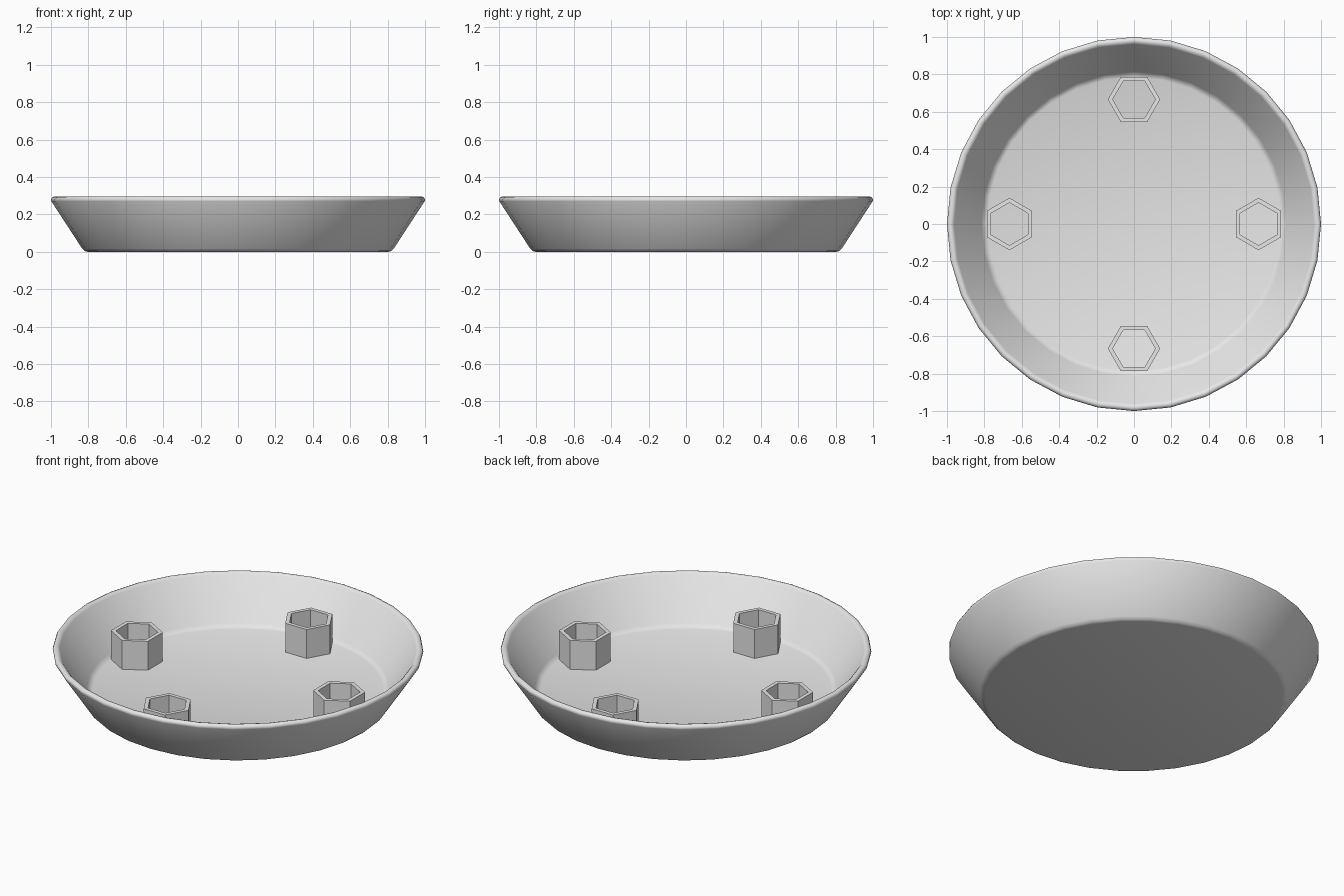
import bpy
import math

cube = bpy.data.objects.get("Cube")
if cube:
    bpy.data.objects.remove(cube, do_unlink=True)

grey = bpy.data.materials.new("light_grey")
grey.use_nodes = True
grey.diffuse_color = (0.8, 0.8, 0.8, 1)
grey.node_tree.nodes["Principled BSDF"].inputs["Base Color"].default_value = (0.8, 0.8, 0.8, 1)


def lathe(name, profile, sides, closed=False, turn=0.0, location=(0, 0, 0), angle=40):
    """Spin a (radius, z) profile; an open profile gets a flat cap at each end."""
    n = len(profile)
    verts = []
    for i in range(sides):
        a = turn + 2 * math.pi * i / sides
        verts += [(r * math.cos(a), r * math.sin(a), z) for r, z in profile]
    faces = []
    for i in range(sides):
        j = (i + 1) % sides
        for k in range(n if closed else n - 1):
            m = (k + 1) % n
            faces.append((i * n + k, j * n + k, j * n + m, i * n + m))
    if not closed:
        faces.append([i * n for i in reversed(range(sides))])
        faces.append([i * n + n - 1 for i in range(sides)])
    mesh = bpy.data.meshes.new(name)
    mesh.from_pydata(verts, [], faces)
    mesh.materials.append(grey)
    obj = bpy.data.objects.new(name, mesh)
    obj.location = location
    bpy.context.collection.objects.link(obj)
    bpy.ops.object.select_all(action="DESELECT")
    obj.select_set(True)
    bpy.context.view_layer.objects.active = obj
    bpy.ops.object.shade_smooth_by_angle(angle=math.radians(angle))
    return obj


# Round dish: rounded base edge, sloping wall, rounded rim, inner floor
lathe("dish", [
    (0.805, 0), (0.82, 0.004), (0.833, 0.017),
    (0.998, 0.27), (1.0, 0.28), (0.995, 0.29), (0.984, 0.295),
    (0.971, 0.292), (0.962, 0.283),
    (0.815, 0.06), (0.802, 0.046), (0.785, 0.04)], 32)

# Four hollow hexagonal sockets, each with a flat side towards the centre
floor, top = 0.035, 0.212
for i, side in enumerate(("left", "back", "right", "front")):
    a = i * math.pi / 2
    lathe(side + "_socket",
          [(0.14, floor), (0.14, top), (0.114, top), (0.114, floor)],
          6, closed=True, turn=a + math.pi / 6,
          location=(0.666 * math.cos(a), 0.666 * math.sin(a), 0), angle=30)
